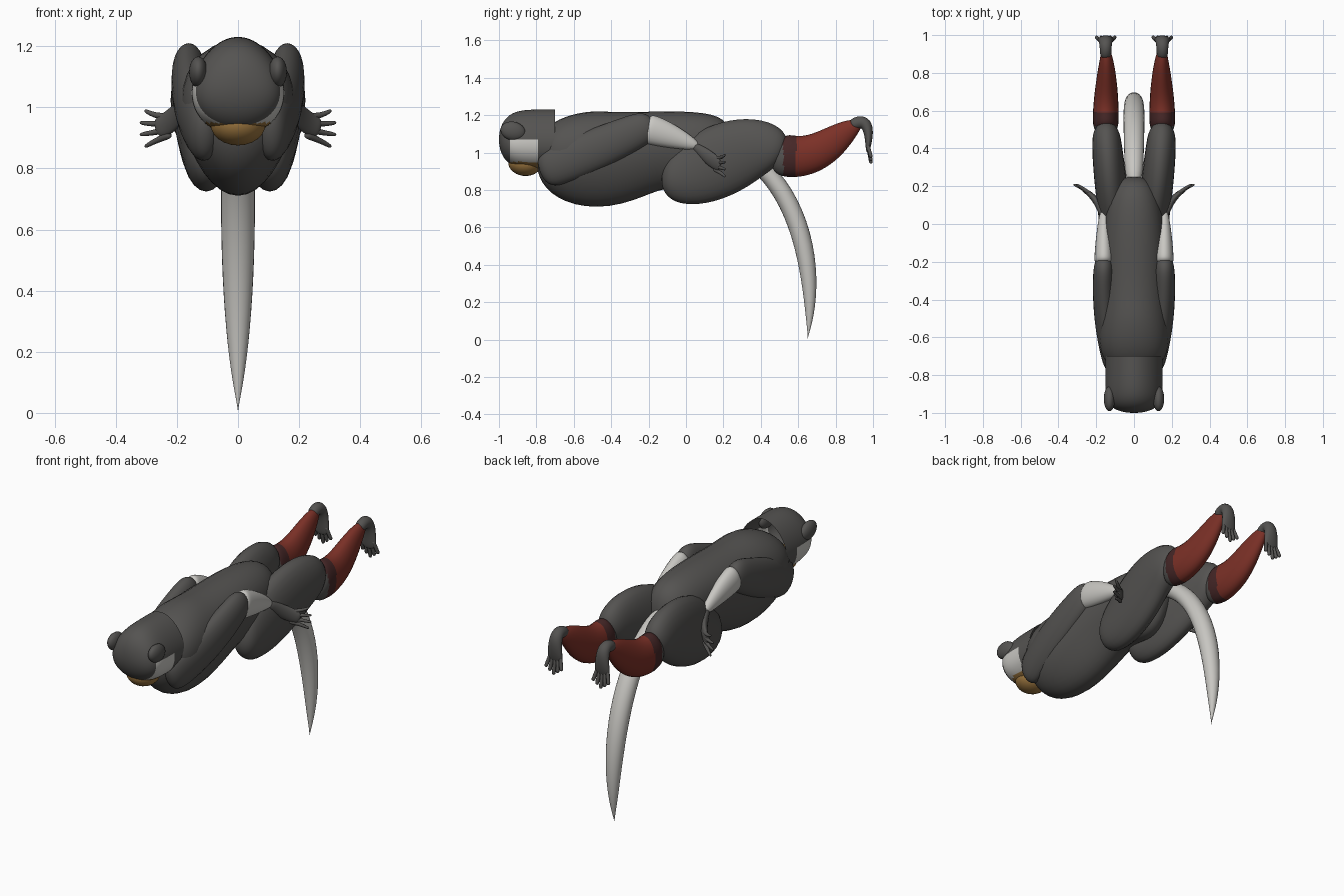
import bpy
import bmesh
import math
from mathutils import Vector

cube = bpy.data.objects.get("Cube")
if cube:
    bpy.data.objects.remove(cube, do_unlink=True)


def material(name, red, green, blue):
    colour = (red, green, blue, 1)
    made = bpy.data.materials.new(name)
    made.use_nodes = True
    made.diffuse_color = colour
    shader = made.node_tree.nodes["Principled BSDF"]
    shader.inputs["Base Color"].default_value = colour
    shader.inputs["Roughness"].default_value = .8
    return made


GREY = material("charcoal fur", .09, .087, .083)
WHITE = material("pale fur", .58, .57, .54)
RED = material("rust fur", .2, .03, .02)
MAROON = material("dark maroon fur", .06, .02, .02)
TAN = material("tan face", .33, .18, .05)


def bezier(values, t):
    """Blend a short list of numbers or vectors along a Bezier curve."""
    while len(values) > 1:
        values = [a + (b - a) * t for a, b in zip(values, values[1:])]
    return values[0]


def dome(t, blunt):
    """Closing factor that rounds both ends of a form."""
    return math.sqrt(max(1 - abs(2 * t - 1) ** blunt, 0))


def skin(name, section, colour=GREY, paint=(), across=(1, 0, 0), egg=0, mirror=1,
         rows=32, sides=24):
    """Skin the oval sections given by section(t) -> centre, half width, half height."""
    spacing = [(1 - math.cos(math.pi * i / rows)) / 2 for i in range(rows + 1)]
    sections = [section(t) for t in spacing]
    bm = bmesh.new()
    rings = []
    for i, (centre, width, height) in enumerate(sections):
        before, after = sections[max(i - 1, 0)][0], sections[min(i + 1, rows)][0]
        forward = (after - before).normalized()
        sideways = Vector(across)
        sideways = (sideways - forward * sideways.dot(forward)).normalized()
        up = sideways.cross(forward)
        ring = []
        for k in range(sides):
            c, s = math.cos(math.tau * k / sides), math.sin(math.tau * k / sides)
            point = centre + sideways * width * c * (1 + egg * s) + up * height * s
            point.x *= mirror
            ring.append(bm.verts.new(point))
        rings.append(ring)
    for ring, following in zip(rings, rings[1:]):
        for k in range(sides):
            bm.faces.new((ring[k - 1], ring[k], following[k], following[k - 1]))
    bmesh.ops.remove_doubles(bm, verts=bm.verts, dist=.0001)
    bmesh.ops.recalc_face_normals(bm, faces=bm.faces)
    for face in bm.faces:
        face.smooth = True
        middle = face.calc_center_median()
        for slot, (_, rule) in enumerate(paint, start=1):
            if rule(middle):
                face.material_index = slot
    mesh = bpy.data.meshes.new(name)
    bm.to_mesh(mesh)
    bm.free()
    for used in [colour] + [extra for extra, _ in paint]:
        mesh.materials.append(used)
    bpy.context.collection.objects.link(bpy.data.objects.new(name, mesh))


def limb(name, path, widths, heights, blunt=12, **options):
    """Rounded form along a curved path with blended thickness."""
    points = [Vector(p) for p in path]

    def section(t):
        close = dome(t, blunt)
        return bezier(points, t), bezier(widths, t) * close, bezier(heights, t) * close

    skin(name, section, **options)


# Torso: level back, deep chest, tucked waist
def torso_section(t):
    height = .23 + .025 * math.cos(math.tau * 1.25 * (t - .3))
    close = dome(t, 6)
    return Vector((0, t - .8 + t / 20, 1.22 - height)), (.2 - .06 * t) * close, height * close


skin("torso", torso_section, egg=.18, sides=32)


# Head: open at the neck, rounded off at the crown
def head_section(t):
    width, height = .15 * math.sqrt(1 - t ** 8), .16 * math.sqrt(1 - t ** 5)
    return Vector((0, -.7 - .3 * t, 1.07)), width, height


def on_face(c):
    return -.94 < c.y < -.79


skin("head", head_section, egg=.15, rows=48, sides=64, paint=[
    (WHITE, lambda c: on_face(c) and .95 < c.z < 1.07),
    (TAN, lambda c: on_face(c) and c.z < .95)])
limb("muzzle", [(0, -.77, .94), (0, -.95, .95)], [.09], [.07], blunt=2, colour=TAN)

# Tail hanging down to a point
limb("tail", [(0, .2, 1.05), (0, .6, .9), (0, .7, .4), (0, .65, 0)],
     [.05, .05, .08, 0], [.05, .04, .08, 0], colour=WHITE)

ARM_X = .16
LEG_X = .15
for label, side in (("left", 1), ("right", -1)):
    # Ear on the corner of the brow
    limb(label + "_ear", [(.13, -.99, 1.13), (.13, -.86, 1.1)], [.03], [.05],
         blunt=2, mirror=side)

    # Upper arm folded back along the flank, then the pale forearm
    limb(label + "_upper_arm", [(.1, -.78, .9), (.17, -.5, 1), (ARM_X, -.17, 1.16)],
         [.05, .07, .05], [.1, .13, .08], mirror=side)
    limb(label + "_forearm", [(ARM_X, -.22, 1.13), (ARM_X, -.1, 1.1), (ARM_X, .07, 1.03)],
         [.05, .05, .02], [.08, .08, .02], colour=WHITE, mirror=side)

    # Hand with four fanned fingers
    limb(label + "_hand", [(ARM_X, .04, 1.04), (.2, .15, .95), (.27, .18, .93)],
         [.02, .05, .03], [.02, .02, .01], across=(0, 0, 1), mirror=side)
    for n in range(4):
        fan = n - 1.5
        reach = .33 - abs(fan) / 60
        limb(f"{label}_finger_{n + 1}",
             [(.22, .15, .94 - fan / 50), (.27, .19, .93 - fan / 40), (reach, .21, .93 - fan / 25)],
             [.012, .01, .006], [.012, .01, .006], across=(0, 0, 1), mirror=side,
             rows=12, sides=10)

    # Thigh, then the shin with a dark band under the knee
    limb(label + "_thigh",
         [(.1, -.13, .86), (.1, .1, .85), (.14, .3, 1.1), (LEG_X, .53, 1)],
         [.07, .09, .09, .07], [.1, .24, .2, .1], mirror=side)
    limb(label + "_shin",
         [(LEG_X, .47, 1), (LEG_X, .7, .92), (.14, .8, 1.1), (LEG_X, .94, 1.16)],
         [.07, .07, .05, .02], [.12, .1, .1, .02], rows=64, mirror=side, paint=[
             (MAROON, lambda c: .52 < c.y < .59), (RED, lambda c: c.y >= .59)])

    # Foot drooping from the heel, with five toes
    limb(label + "_foot", [(LEG_X, .88, 1.14), (LEG_X, 1, 1.22), (LEG_X, .97, 1)],
         [.03, .03, .05], [.03, .04, .01], mirror=side)
    for n in range(5):
        fan = (n - 2) / 2
        limb(f"{label}_toe_{n + 1}",
             [(LEG_X + fan * .03, .97, 1.05), (LEG_X + fan * .05, .99, .94 + abs(fan) / 30)],
             [.01], [.01], mirror=side, rows=12, sides=10)
